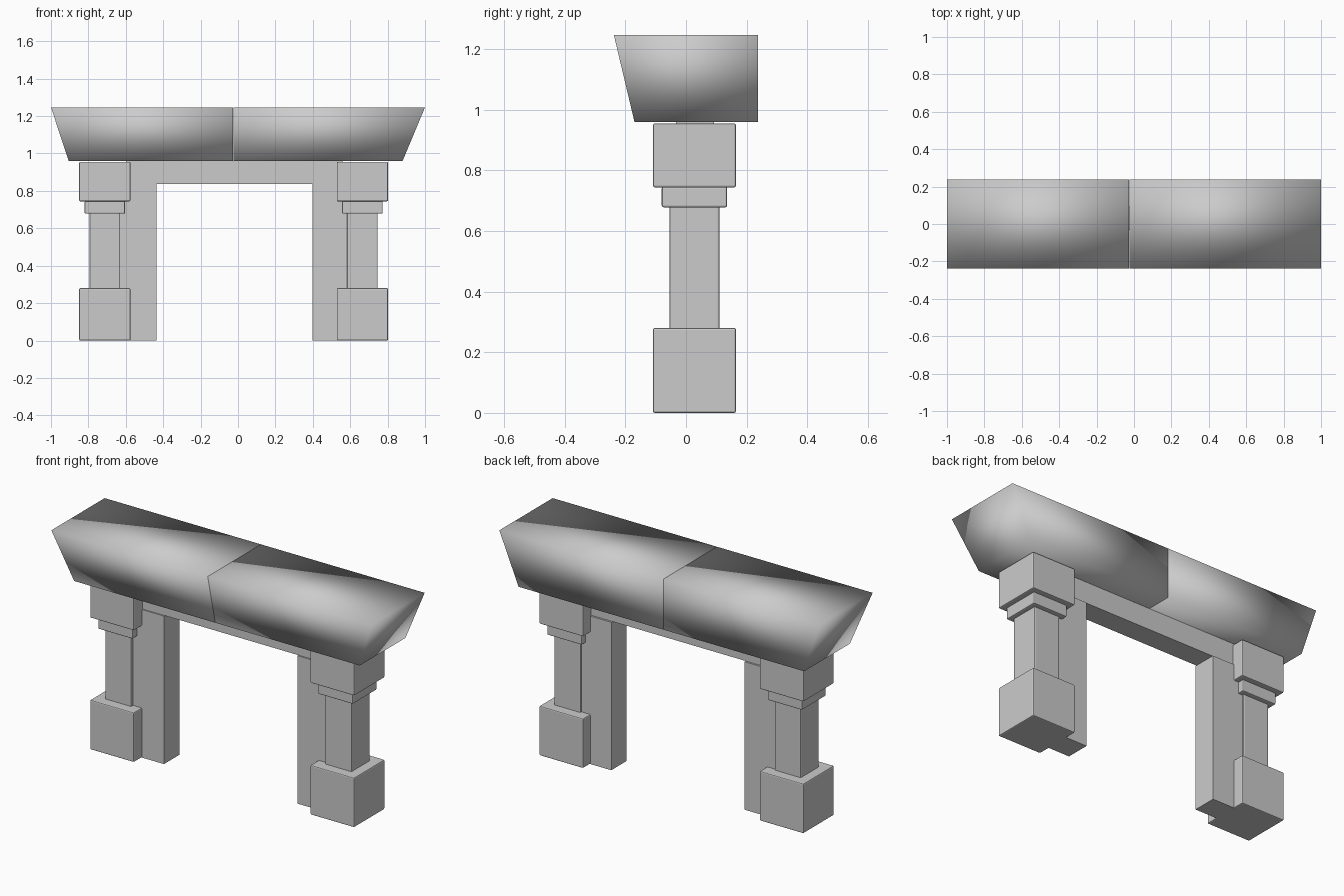
import bpy
import bmesh

if "Cube" in bpy.data.objects:
    bpy.data.objects.remove(bpy.data.objects["Cube"], do_unlink=True)

stone = bpy.data.materials.new("grey stone")
stone.use_nodes = True
stone.diffuse_color = (0.6, 0.6, 0.6, 1)
stone.node_tree.nodes["Principled BSDF"].inputs["Base Color"].default_value = (0.6, 0.6, 0.6, 1)


def block(name, x, y, z, bevel=0.0, shape=None, smooth=False):
    """Box between (min, max) pairs; shape may move its corners."""
    bm = bmesh.new()
    bmesh.ops.create_cube(bm, size=1)
    for v in bm.verts:
        v.co = [pair[c > 0] for pair, c in zip((x, y, z), v.co)]
        if shape:
            shape(v.co)
    if bevel:
        bmesh.ops.bevel(bm, geom=bm.edges[:], offset=bevel, segments=2,
                        profile=0.5, affect='EDGES')
    for f in bm.faces:
        f.smooth = smooth
    mesh = bpy.data.meshes.new(name)
    bm.to_mesh(mesh)
    bm.free()
    mesh.materials.append(stone)
    obj = bpy.data.objects.new(name, mesh)
    bpy.context.collection.objects.link(obj)
    return obj


# Stacked post: (part, half width, bottom, top)
POST = [("base", 0.137, 0, 0.28), ("shaft", 0.082, 0.27, 0.69),
        ("neck", 0.108, 0.678, 0.746), ("capital", 0.137, 0.744, 0.955)]
MID_Y = 0.028
for side, cx in (("right", -0.712), ("left", 0.665)):
    for part, r, low, high in POST:
        block(f"{side}_{part}", (cx - r, cx + r), (MID_Y - r, MID_Y + r),
              (low, high), bevel=0.006)

# Inner jambs and lintel
block("right_jamb", (-0.66, -0.437), (-0.037, 0.1), (0, 0.836))
block("left_jamb", (0.397, 0.62), (-0.037, 0.1), (0, 0.836))
block("lintel", (-0.6, 0.56), (-0.033, 0.093), (0.838, 0.961))


# Mantel shelf: front and both ends lean outwards, back is upright
def flare(co):
    if co.z < 1.1:
        if co.x < -0.9:
            co.x += 0.095
        if co.x > 0.9:
            co.x -= 0.12
        if co.y < 0:
            co.y += 0.068


for name, span in (("shelf_right_half", (-1, -0.027)),
                   ("shelf_left_half", (-0.023, 1))):
    block(name, span, (-0.238, 0.238), (0.96, 1.247), shape=flare, smooth=True)
